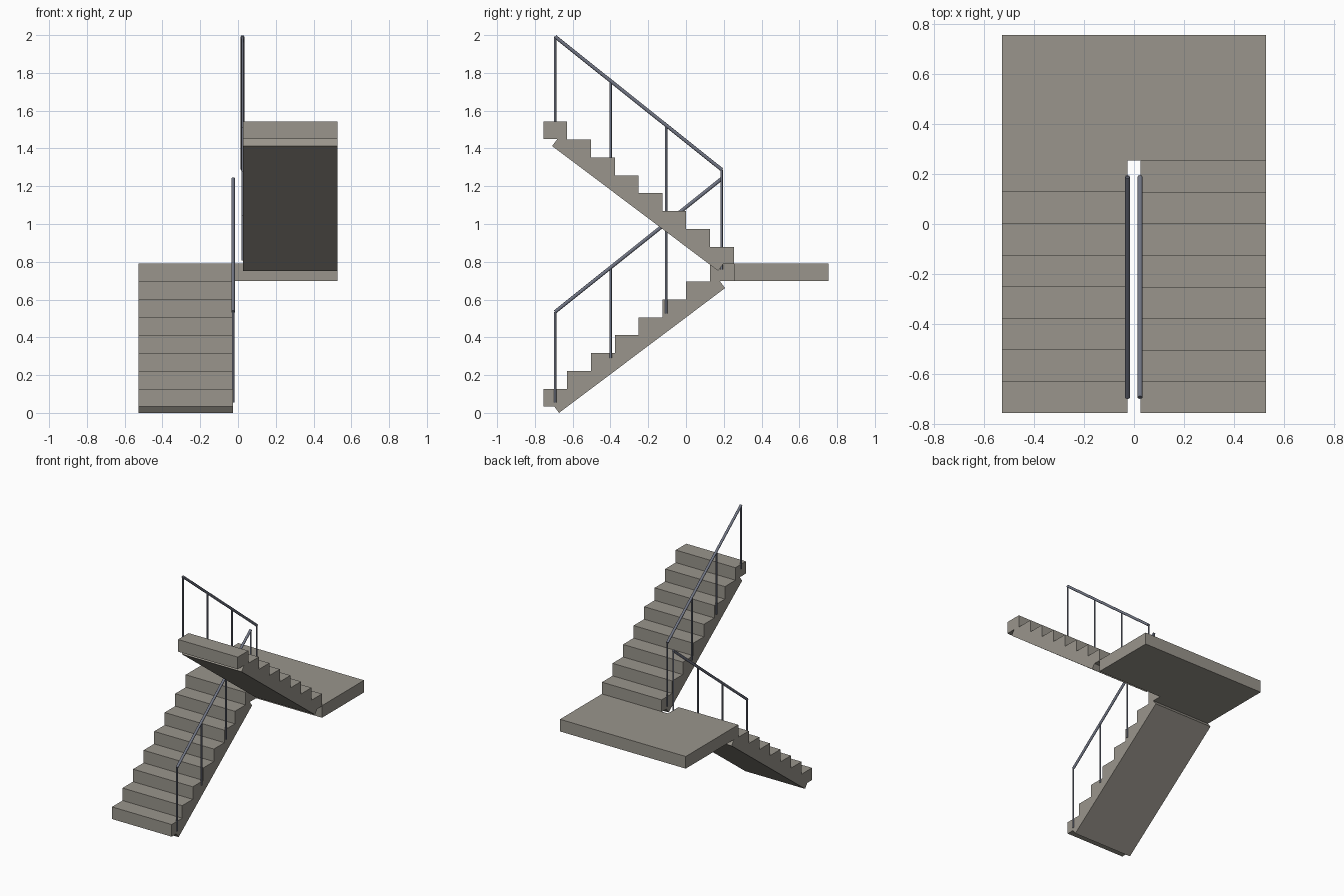
import bpy, bmesh
from mathutils import Vector

cube = bpy.data.objects.get("Cube")
if cube:
    bpy.data.objects.remove(cube)


def material(name, colour):
    mat = bpy.data.materials.new(name)
    mat.use_nodes = True
    mat.diffuse_color = colour
    mat.node_tree.nodes["Principled BSDF"].inputs["Base Color"].default_value = colour
    return mat


STONE = material("warm grey stone", (0.32, 0.3, 0.262, 1))
METAL = material("blue grey metal", (0.165, 0.18, 0.232, 1))

STEPS, TREAD, RISE = 8, 0.126, 0.0947
WIDTH, GAP = 0.5, 0.0265
FIRST_TOP, BLOCK = 0.127, 0.092
START = -0.755
END = START + STEPS * TREAD
LANDING_TOP = FIRST_TOP + (STEPS - 1) * RISE
UPPER_LIFT = 0.752


def finish(bm, name, mat):
    bmesh.ops.recalc_face_normals(bm, faces=bm.faces)
    mesh = bpy.data.meshes.new(name)
    bm.to_mesh(mesh)
    bm.free()
    mesh.materials.append(mat)
    obj = bpy.data.objects.new(name, mesh)
    bpy.context.collection.objects.link(obj)
    return obj


def extrude_profile(name, profile, x0, x1):
    """Extrude a (y, z) outline along x."""
    bm = bmesh.new()
    face = bm.faces.new([bm.verts.new((x0, y, z)) for y, z in profile])
    made = bmesh.ops.extrude_face_region(bm, geom=[face])
    verts = [v for v in made["geom"] if isinstance(v, bmesh.types.BMVert)]
    bmesh.ops.translate(bm, verts=verts, vec=(x1 - x0, 0, 0))
    return finish(bm, name, STONE)


def flight_profile():
    """Stepped top with a sloping slab below, square-cut at both ends."""
    points = [(START, FIRST_TOP - BLOCK)]
    for i in range(STEPS):
        top = FIRST_TOP + i * RISE
        points += [(START + i * TREAD, top), (START + (i + 1) * TREAD, top)]
    under = LANDING_TOP - BLOCK
    points += [(END, under), (END - 0.074, under), (END - 0.046, under - 0.037),
               (START + 0.083, 0), (START + 0.057, FIRST_TOP - BLOCK)]
    return points


def rod(name, a, b, radius, sides=16):
    a, b = Vector(a), Vector(b)
    bpy.ops.mesh.primitive_cylinder_add(vertices=sides, radius=radius,
                                        depth=(b - a).length, location=(a + b) / 2)
    obj = bpy.context.object
    obj.name = name
    obj.rotation_euler = (b - a).to_track_quat("Z", "Y").to_euler()
    obj.data.materials.append(METAL)
    bpy.ops.object.shade_smooth_by_angle()


def railing(name, x, low, high):
    """Sloping handrail between two (y, z) ends, on four posts."""
    rod(name + "_handrail", (x, *low), (x, *high), 0.0095)
    for i in range(4):
        y, z = Vector(low).lerp(Vector(high), i / 3)
        rod(f"{name}_post_{i + 1}", (x, y, z - 0.48), (x, y, z), 0.0062)


# Lower flight climbs to the back, upper flight returns to the front
profile = flight_profile()
turned = [(START + END - y, z + UPPER_LIFT) for y, z in profile]
extrude_profile("lower_flight", profile, -GAP - WIDTH, -GAP)
extrude_profile("upper_flight", turned, GAP, GAP + WIDTH)

# Landing joining the flights
extrude_profile("landing", [(END, LANDING_TOP - BLOCK), (-START, LANDING_TOP - BLOCK),
                            (-START, LANDING_TOP), (END, LANDING_TOP)],
                -GAP - WIDTH, GAP + WIDTH)

# Railings along the inner edges
railing("lower_railing", -0.026, (-0.693, 0.535), (0.189, 1.24))
railing("upper_railing", 0.024, (0.189, 1.288), (-0.693, 1.992))
